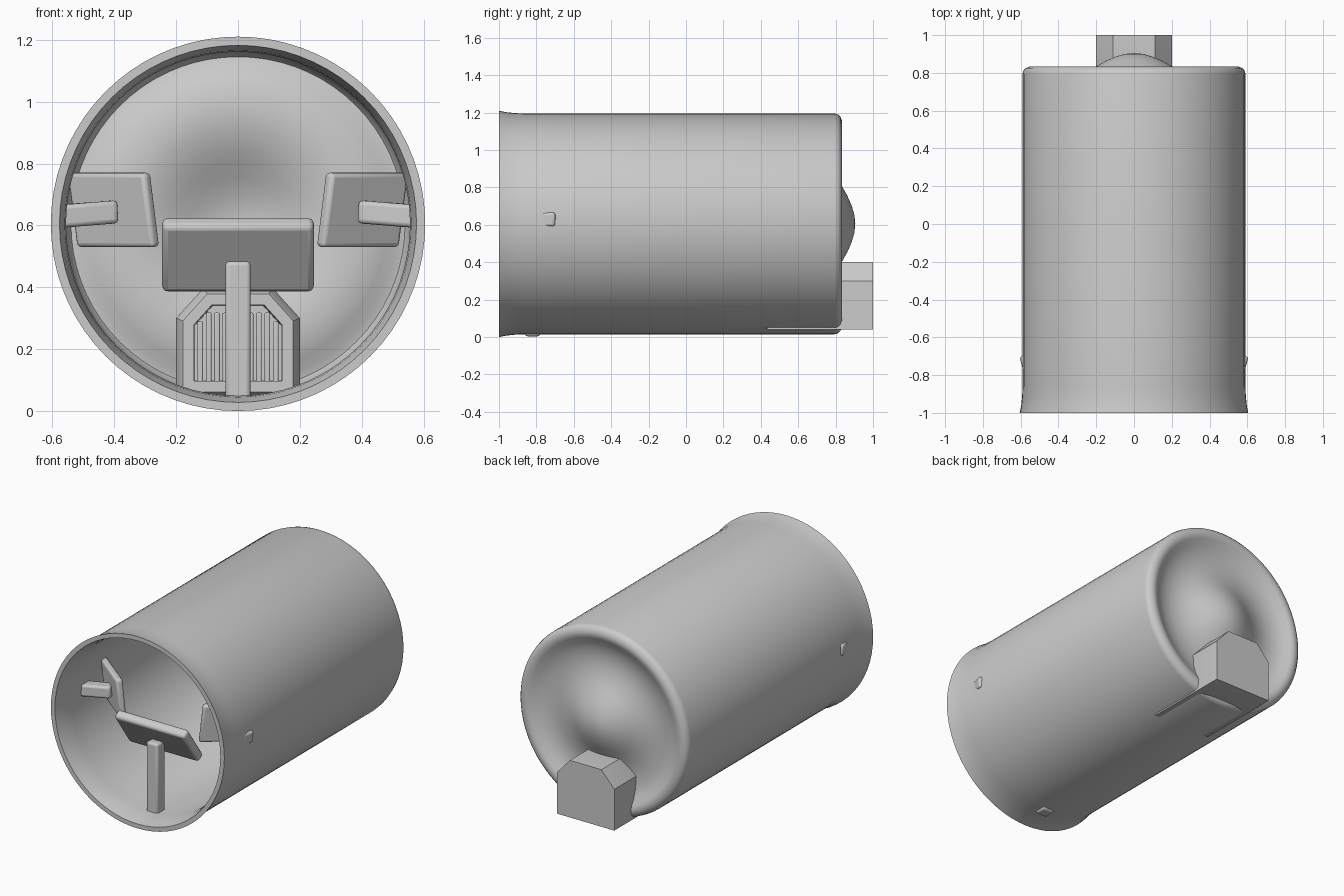
import bpy, bmesh, math
from mathutils import Vector

if "Cube" in bpy.data.objects:
    bpy.data.objects.remove(bpy.data.objects["Cube"])

CZ = 0.605  # height of the drum axis


def finish(bm, name, bevel=0.0, segments=3, mirror=False, angle=35):
    bmesh.ops.recalc_face_normals(bm, faces=bm.faces)
    me = bpy.data.meshes.new(name)
    bm.to_mesh(me)
    bm.free()
    ob = bpy.data.objects.new(name, me)
    bpy.context.collection.objects.link(ob)
    bpy.ops.object.select_all(action='DESELECT')
    ob.select_set(True)
    bpy.context.view_layer.objects.active = ob
    bpy.ops.object.shade_smooth_by_angle(angle=math.radians(angle))
    if bevel:
        m = ob.modifiers.new("Bevel", 'BEVEL')
        m.width, m.segments = bevel, segments
    if mirror:
        ob.modifiers.new("Mirror", 'MIRROR')
    return ob


def lathe(name, profile, steps=72):
    """Spin an (r, y) profile around the drum axis."""
    bm = bmesh.new()
    vs = [bm.verts.new((r, y, CZ)) for r, y in profile]
    es = [bm.edges.new(p) for p in zip(vs, vs[1:])]
    bmesh.ops.spin(bm, geom=vs + es, cent=(0, 0, CZ), axis=(0, 1, 0),
                   angle=math.tau, steps=steps, use_duplicate=False)
    bmesh.ops.remove_doubles(bm, verts=bm.verts, dist=1e-4)
    return finish(bm, name)


def slab(name, centre, u, v, n, bevel, mirror=False):
    """Box spanned by three half-axis vectors."""
    bm = bmesh.new()
    bmesh.ops.create_cube(bm, size=2)
    c, u, v, n = map(Vector, (centre, u, v, n))
    for p in bm.verts:
        p.co = c + u * p.co.x + v * p.co.y + n * p.co.z
    return finish(bm, name, bevel, mirror=mirror)


# Drum shell: domed back, rounded back rim, flared open front, inner wall
outer = [(0, .905), (.05, .9), (.1, .885), (.15, .863), (.2, .835), (.25, .81),
         (.31, .79), (.37, .782), (.43, .788), (.48, .805), (.515, .826), (.535, .834),
         (.555, .833), (.573, .825), (.585, .813), (.59, .795), (.59, -.86),
         (.592, -.91), (.597, -.96), (.605, -1)]
inner = [(.577, -1), (.568, -.96), (.56, -.91), (.556, -.86), (.556, .77),
         (.54, .795), (.515, .79), (.48, .772), (.43, .757), (.37, .751), (.31, .759),
         (.25, .779), (.2, .803), (.15, .831), (.1, .853), (.05, .868), (0, .873)]
lathe("drum_shell", outer + inner)

# Rear duct running through the drum floor, framed and recessed at its inner end
section = [(-.2, .04), (-.2, .3), (-.11, .4), (.11, .4), (.2, .3), (.2, .04)]
bm = bmesh.new()
face = bm.faces.new([bm.verts.new((x, 1, z)) for x, z in section])
ext = bmesh.ops.extrude_face_region(bm, geom=[face])["geom"]
for p in ext:
    if isinstance(p, bmesh.types.BMVert):
        p.co.y = .44
front = next(f for f in ext if isinstance(f, bmesh.types.BMFace))
if not any(f.calc_center_median().y > .99 for f in bm.faces):
    bm.faces.new([v for v in bm.verts if v.co.y > .99])
bmesh.ops.recalc_face_normals(bm, faces=bm.faces)
for thickness, depth in ((.022, .04), (.035, 0), (.004, -.1)):
    bmesh.ops.inset_region(bm, faces=[front], thickness=thickness, depth=depth,
                           use_even_offset=True)
finish(bm, "rear_duct")

# Grille slats in the duct mouth
for i in range(10):
    x = -.122 + i * .0271
    top = .318 if abs(x) < .1 else .29
    slab(f"duct_slat_{i + 1}", (x, .46, (top + .07) / 2), (.009, 0, 0), (0, .045, 0),
         (0, 0, (top - .07) / 2), .005)

# Centre pad, leaning forward, on its upright post
d, n = Vector((0, .58, -.815)), Vector((0, .815, .58))
slab("centre_pad", (0, -.79, .505), (.245, 0, 0), d * .133, n * .029, .018)
slab("centre_post", (0, -.82, .244), (.041, 0, 0), (0, .04, 0), (0, 0, .24), .014)

# Side pads on arms from the drum wall
u, v = Vector((.125, .1, 0)), Vector((.015, 0, .12))
slab("side_pads", (.402, -.665, .65), u, v, u.cross(v).normalized() * .02, .014, mirror=True)
slab("side_arms", (.495, -.715, .636), (.1, -.025, -.008), (.01, .037, 0), (.002, 0, .037),
     .014, mirror=True)
